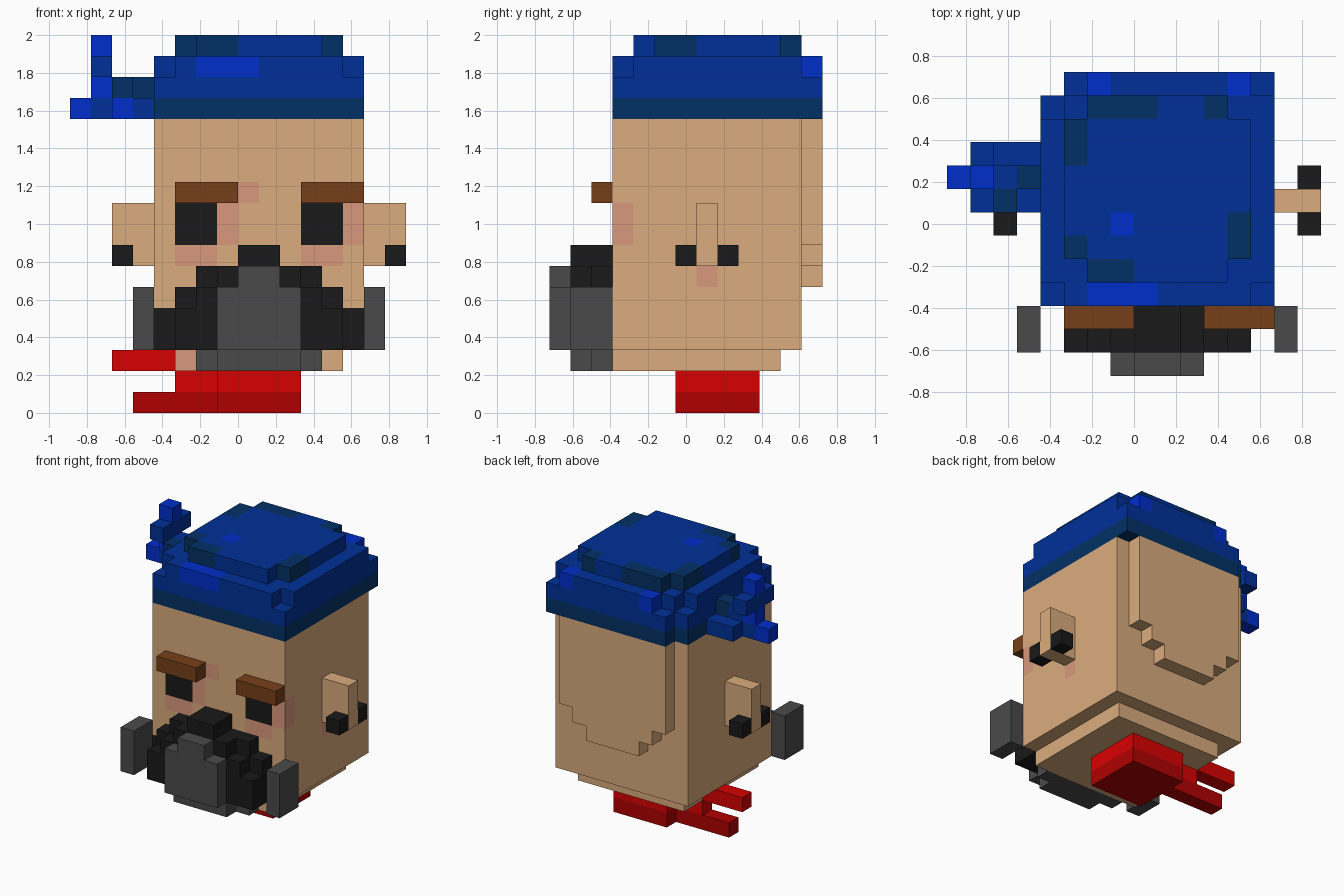
import bpy
import bmesh
from itertools import product
from mathutils import Vector

UNIT = 1 / 9          # edge length of one block
Y_SHIFT = -0.5        # centres the block grid front to back

default_cube = bpy.data.objects.get("Cube")
if default_cube:
    bpy.data.objects.remove(default_cube, do_unlink=True)


# Materials
def to_linear(value):
    return value / 12.92 if value <= 0.04045 else ((value + 0.055) / 1.055) ** 2.4


def make_material(name, hex_code):
    rgb = [to_linear(byte / 255) for byte in bytes.fromhex(hex_code)]
    mat = bpy.data.materials.new(name)
    mat.use_nodes = True
    mat.diffuse_color = (*rgb, 1)
    shader = mat.node_tree.nodes["Principled BSDF"]
    shader.inputs["Base Color"].default_value = (*rgb, 1)
    shader.inputs["Roughness"].default_value = 0.9
    return mat


PALETTE = {
    "skin": "DAAC7D", "blush": "DA987D", "brown": "763E19",
    "black": "191919", "grey": "4A4A4A",
    "blue": "003098", "bright blue": "002ECB", "teal": "023065",
    "red": "D90101", "dark red": "B00101",
}
MATERIALS = {name: make_material(name, code) for name, code in PALETTE.items()}


# Block helpers: a part is a dictionary of grid cell -> colour name
def fill(cells, colour, xs, ys, zs):
    for cell in product(range(*xs), range(*ys), range(*zs)):
        cells[cell] = colour


def carve(cells, xs, ys, zs):
    for cell in product(range(*xs), range(*ys), range(*zs)):
        cells.pop(cell, None)


def mirror(xs):
    """Reflect an x span in the middle of the face."""
    return (2 - xs[1], 2 - xs[0])


def build(name, cells, front_paint=None):
    """Make one mesh from the outer faces; front_paint recolours front faces."""
    front_paint = front_paint or {}
    bm = bmesh.new()
    verts = {}

    def vert(corner):
        if corner not in verts:
            x, y, z = corner
            verts[corner] = bm.verts.new(Vector((x, y + Y_SHIFT, z)) * UNIT)
        return verts[corner]

    colours = sorted({*cells.values(), *front_paint.values()})
    for cell, colour in cells.items():
        for axis, side in product(range(3), (0, 1)):
            neighbour = list(cell)
            neighbour[axis] += 1 if side else -1
            if tuple(neighbour) in cells:
                continue
            u, v = (axis + 1) % 3, (axis + 2) % 3
            ring = []
            for du, dv in ((0, 0), (1, 0), (1, 1), (0, 1)):
                corner = list(cell)
                corner[axis] += side
                corner[u] += du
                corner[v] += dv
                ring.append(vert(tuple(corner)))
            face = bm.faces.new(ring if side else ring[::-1])
            is_front = axis == 1 and side == 0
            shown = front_paint.get(cell, colour) if is_front else colour
            face.material_index = colours.index(shown)
    mesh = bpy.data.meshes.new(name)
    bm.to_mesh(mesh)
    bm.free()
    for colour in colours:
        mesh.materials.append(MATERIALS[colour])
    obj = bpy.data.objects.new(name, mesh)
    bpy.context.collection.objects.link(obj)


def box(name, colour, xs, ys, zs):
    cells = {}
    fill(cells, colour, xs, ys, zs)
    build(name, cells)


# Head with a narrower jaw, painted eyes, blush and whisker ends
head, whisker_paint = {}, {}
front = (-3, -2)
fill(head, "skin", (-4, 6), (-3, 6), (3, 14))
fill(head, "skin", (-3, 5), (-3, 5), (2, 3))
for shift in (0, 6):
    fill(head, "black", (shift - 3, shift - 1), front, (8, 10))
    fill(head, "blush", (shift - 3, shift - 1), front, (7, 8))
    fill(head, "blush", (shift - 1, shift), front, (8, 10))
for xs in ((-4, -3), mirror((-4, -3))):
    fill(whisker_paint, "black", xs, front, (3, 5))
fill(head, "blush", (0, 1), front, (10, 11))
fill(head, "blush", (-3, -2), front, (2, 3))
fill(head, "blush", (5, 6), (1, 2), (6, 7))
build("head", head, whisker_paint)

# Stepped bulge at the back of the head
back = {}
for inset in range(3):
    fill(back, "skin", (inset - 3, 5 - inset), (6, 7), (8 - inset, 14))
build("head_back", back)

# Eyebrows
box("right_eyebrow", "brown", (-3, 0), (-4, -3), (10, 11))
box("left_eyebrow", "brown", (3, 6), (-4, -3), (10, 11))

# Ears, ear studs and side whiskers
for side, place in (("left", tuple), ("right", mirror)):
    box(side + "_ear", "skin", place((6, 8)), (1, 2), (7, 10))
    box(side + "_front_stud", "black", place((7, 8)), (0, 1), (7, 8))
    box(side + "_back_stud", "black", place((7, 8)), (2, 3), (7, 8))
    box(side + "_whisker", "grey", place((6, 7)), (-5, -3), (3, 6))

# Beard: stepped dark body, nose block, grey front and chin
beard = {}
fill(beard, "black", (-3, 5), (-5, -3), (3, 5))
fill(beard, "black", (-3, 5), (-4, -3), (5, 6))
fill(beard, "black", (-2, 4), (-5, -4), (5, 6))
fill(beard, "black", (-2, 4), (-4, -3), (6, 7))
fill(beard, "black", (-1, 3), (-5, -4), (6, 7))
fill(beard, "black", (0, 2), (-5, -3), (7, 8))
fill(beard, "grey", (-1, 3), (-6, -5), (3, 6))
fill(beard, "grey", (0, 2), (-6, -5), (6, 7))
fill(beard, "grey", (-2, 4), (-4, -3), (2, 3))
fill(beard, "grey", (-1, 3), (-5, -4), (2, 3))
build("beard", beard)

# Headscarf: band, crown and stepped top with clipped corners
scarf = {}
fill(scarf, "teal", (-4, 6), (-3, 7), (14, 15))
fill(scarf, "blue", (-4, 6), (-3, 7), (15, 17))
fill(scarf, "blue", (-3, 5), (-2, 6), (17, 18))
for xs, ys in product(((-4, -3), (5, 6)), ((-3, -2), (6, 7))):
    carve(scarf, xs, ys, (16, 17))
for xs, ys in product(((-3, -2), (4, 5)), ((-2, -1), (5, 6))):
    carve(scarf, xs, ys, (17, 18))
carve(scarf, (-4, -3), (6, 7), (14, 17))
carve(scarf, (-3, -2), (6, 7), (16, 17))
carve(scarf, (-4, -3), (5, 6), (16, 17))
# Faded patches
top, rim = (17, 18), (16, 17)
fill(scarf, "teal", (-3, -2), (3, 5), top)
fill(scarf, "teal", (-2, 1), (5, 6), top)
fill(scarf, "teal", (3, 4), (5, 6), top)
fill(scarf, "teal", (-3, -2), (-1, 0), top)
fill(scarf, "teal", (-2, 0), (-2, -1), top)
fill(scarf, "teal", (4, 5), (-1, 1), top)
fill(scarf, "bright blue", (-1, 0), (0, 1), top)
fill(scarf, "bright blue", (-2, 1), (-3, -2), rim)
fill(scarf, "bright blue", (-2, -1), (6, 7), rim)
fill(scarf, "bright blue", (4, 5), (6, 7), rim)
build("headscarf", scarf)

# Scarf knot with a crossbar, an upright end and a flat end
knot = {}
fill(knot, "blue", (-6, -4), (1, 4), (14, 15))
fill(knot, "blue", (-7, -6), (2, 3), (14, 15))
fill(knot, "bright blue", (-8, -7), (2, 3), (14, 15))
fill(knot, "bright blue", (-6, -5), (1, 2), (14, 15))
fill(knot, "teal", (-6, -5), (1, 2), (15, 16))
fill(knot, "blue", (-6, -5), (2, 3), (15, 16))
fill(knot, "teal", (-5, -4), (2, 3), (15, 16))
fill(knot, "bright blue", (-7, -6), (2, 3), (15, 18))
fill(knot, "blue", (-7, -6), (1, 4), (16, 17))
build("scarf_knot", knot)

# Neckerchief with two loose tails
neck = {}
fill(neck, "dark red", (-1, 3), (0, 4), (0, 1))
fill(neck, "red", (-1, 3), (0, 4), (1, 2))
fill(neck, "dark red", (-5, -1), (2, 3), (0, 1))
fill(neck, "red", (-3, -1), (2, 3), (1, 2))
fill(neck, "red", (-6, -3), (2, 3), (2, 3))
build("neckerchief", neck)
